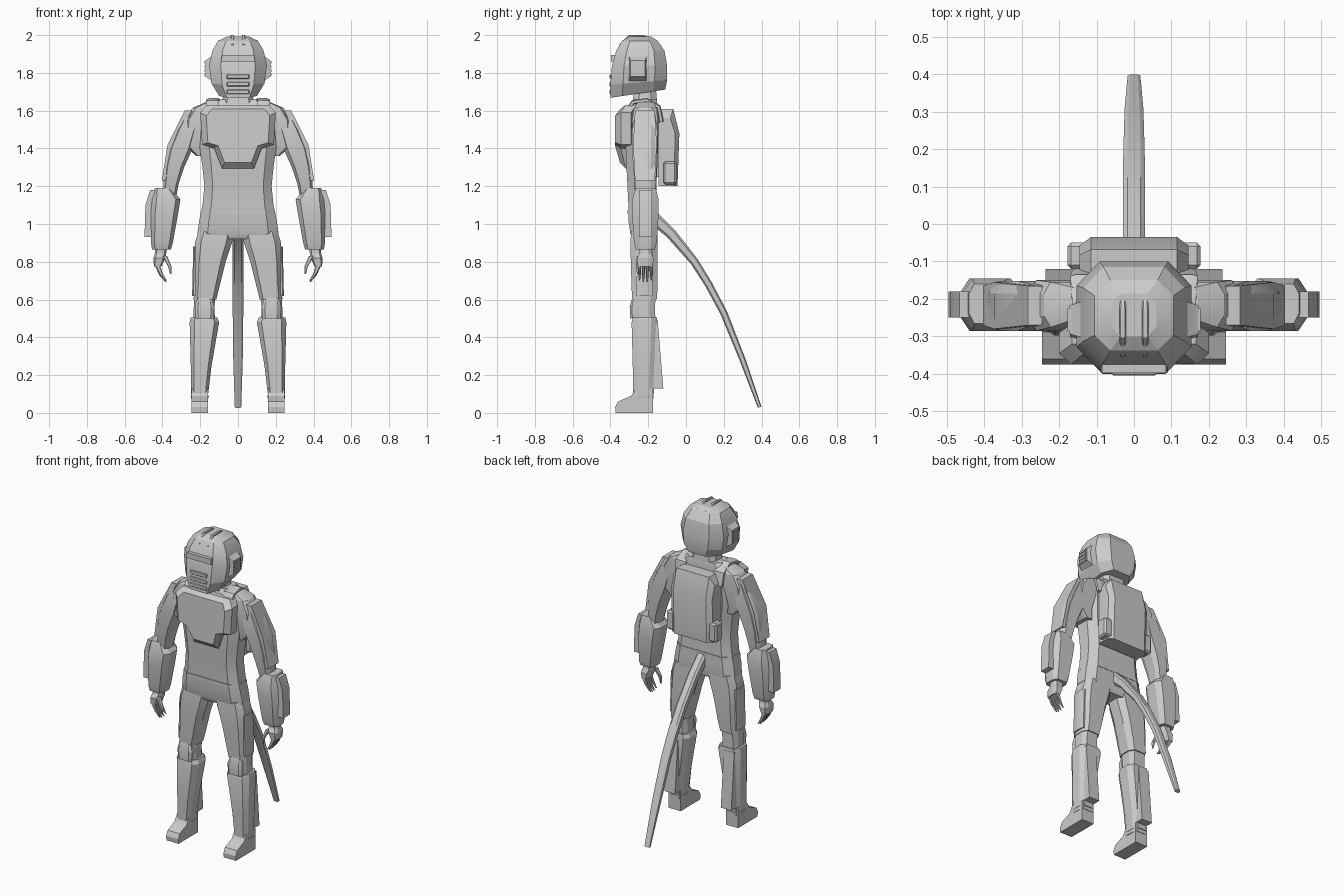
import bpy, bmesh, math
from mathutils import Vector

grey = bpy.data.materials.new("suit grey")
grey.diffuse_color = (0.6, 0.6, 0.6, 1)


def finish(name, bm, mirror=False):
    bmesh.ops.recalc_face_normals(bm, faces=bm.faces)
    me = bpy.data.meshes.new(name)
    bm.to_mesh(me)
    bm.free()
    me.materials.append(grey)
    me.polygons.foreach_set("use_smooth", [True] * len(me.polygons))
    me.set_sharp_from_angle(angle=math.radians(20))
    ob = bpy.data.objects.new(name, me)
    bpy.context.collection.objects.link(ob)
    if mirror:
        ob.modifiers.new("mirror", "MIRROR").use_mirror_merge = False
    return ob


def skin(name, rings, mirror=False):
    """Join rings of points with side faces and two end caps."""
    bm = bmesh.new()
    vs = [[bm.verts.new(p) for p in r] for r in rings]
    n = len(vs[0])
    for a, b in zip(vs, vs[1:]):
        for i in range(n):
            j = (i + 1) % n
            bm.faces.new((a[i], a[j], b[j], b[i]))
    bm.faces.new(vs[0][::-1])
    bm.faces.new(vs[-1])
    return finish(name, bm, mirror)


def loft(name, secs, mirror=False, ends=0.68, depth=0.25):
    """Stack of eight-sided sections: (z, x0, x1, front, back[, tilt])."""
    rings = []
    for z, x0, x1, f, b, *t in secs:
        c, w, d = (x0 + x1) / 2, (x1 - x0) / 2, (b - f) * depth
        e, t = w * ends, t[0] if t else 0
        pts = [(-e, f), (e, f), (w, f + d), (w, b - d),
               (e, b), (-e, b), (-w, b - d), (-w, f + d)]
        rings.append([(c + x, y, z + t * (y - (f + b) / 2)) for x, y in pts])
    return skin(name, rings, mirror)


def sweep(name, pts, mirror=False):
    """Bar through points (x, y, z, half width, half thickness) in the yz plane."""
    rings = []
    for i, (x, y, z, w, h) in enumerate(pts):
        a, b = pts[max(i - 1, 0)], pts[min(i + 1, len(pts) - 1)]
        t = Vector((0, b[1] - a[1], b[2] - a[2])).normalized()
        n = Vector((0, -t.z, t.y)) * h
        p, s = Vector((x, y, z)), Vector((w, 0, 0))
        k = 0.6
        rings.append([p + s * k + n, p + s + n * k, p + s - n * k, p + s * k - n,
                      p - s * k - n, p - s - n * k, p - s + n * k, p - s * k + n])
    return skin(name, rings, mirror)


def box(name, x0, x1, y0, y1, z0, z1, mirror=False, bevel=0.0):
    bm = bmesh.new()
    bmesh.ops.create_cube(bm, size=1)
    for v in bm.verts:
        v.co = ((x0 + x1) / 2 + v.co.x * (x1 - x0), (y0 + y1) / 2 + v.co.y * (y1 - y0),
                (z0 + z1) / 2 + v.co.z * (z1 - z0))
    if bevel:
        bmesh.ops.bevel(bm, geom=bm.edges[:], offset=bevel, segments=1, affect="EDGES")
    return finish(name, bm, mirror)


# helmet with ear pods, face vents and crest ridges
loft("helmet", [(1.69, -.10, .10, -.40, -.11, .15), (1.75, -.14, .14, -.40, -.10, .08),
                (1.84, -.153, .153, -.392, -.10), (1.92, -.135, .135, -.368, -.115),
                (1.97, -.105, .105, -.338, -.15), (1.992, -.06, .06, -.30, -.185)],
     ends=0.6, depth=0.22)
skin("ear_pod", [[(x, -.255 - dy, 1.823 - dz), (x, -.255 + dy, 1.823 - dz),
                  (x, -.255 + dy, 1.823 + dz), (x, -.255 - dy, 1.823 + dz)]
                 for x, dy, dz in ((.13, .05, .075), (.16, .042, .05), (.172, .038, .043))], True)
for i in range(4):
    z = 1.79 + i * .022
    box("ear_slat", .165, .177, -.285, -.225, z - .006, z + .006, True)
skin("brow_plate", [[(x * k, y + s * .04 * abs(x) / .09, z) for x, z in
                     ((-.09, 1.86), (.09, 1.86), (.085, 1.895), (-.085, 1.895))]
                    for k, y, s in ((1, -.37, 0), (1, -.398, 0))])
for i in range(3):
    z = 1.70 + i * .04
    box("face_vent", -.06, .06, -.404, -.38, z - .012, z + .012, bevel=.004)
sweep("crest_ridge", [(.03, -.35, 1.945, .006, .006), (.03, -.30, 1.99, .009, .01),
                      (.03, -.23, 1.992, .009, .01), (.03, -.16, 1.97, .005, .006)], True)

# neck and torso
loft("neck", [(1.60, -.10, .10, -.29, -.15), (1.67, -.08, .08, -.28, -.155),
              (1.72, -.075, .075, -.27, -.16)])
loft("torso", [(.92, -.10, .10, -.28, -.16), (.95, -.215, .215, -.295, -.15),
               (1.02, -.205, .205, -.305, -.15), (1.10, -.188, .188, -.305, -.155),
               (1.20, -.178, .178, -.31, -.157), (1.30, -.188, .188, -.315, -.152),
               (1.42, -.205, .205, -.32, -.148), (1.55, -.205, .205, -.315, -.145),
               (1.62, -.17, .17, -.295, -.148), (1.66, -.12, .12, -.27, -.155)], ends=.75)
loft("belt", [(1.055, -.198, .198, -.309, -.15), (1.075, -.195, .195, -.309, -.15)], ends=.75)

# chest armour
half = [(.085, 1.295), (.125, 1.40), (.19, 1.42), (.20, 1.59), (.165, 1.63)]
outline = half + [(-x, z) for x, z in reversed(half)]
skin("chest_plate", [[(x * k, y + (.025 if z > 1.61 or z < 1.3 else 0), 1.49 + (z - 1.49) * k)
                      for x, z in outline]
                     for k, y in ((1, -.29), (1, -.345), (.84, -.375))])
sweep("shoulder_strap", [(.135, -.325, 1.58, .035, .012), (.135, -.28, 1.645, .035, .012),
                         (.13, -.21, 1.655, .035, .012), (.135, -.145, 1.62, .035, .012),
                         (.13, -.13, 1.54, .035, .012)], True)

# backpack
prof = [(-.145, 1.20), (-.045, 1.20), (-.035, 1.48), (-.068, 1.61), (-.145, 1.61)]
skin("backpack", [[(x, -.145 + (y + .145) * k, z if z < 1.6 else z - d) for y, z in prof]
                  for x, k, d in ((-.145, .8, .05), (-.115, 1, 0), (.115, 1, 0), (.145, .8, .05))])
box("backpack_pod", .12, .178, -.12, -.05, 1.21, 1.33, True, .01)
box("backpack_mount", -.10, .10, -.17, -.14, 1.25, 1.58)

# arms
loft("shoulder", [(1.36, .17, .22, -.265, -.165), (1.42, .17, .29, -.28, -.155),
                  (1.55, .13, .285, -.285, -.15), (1.615, .13, .24, -.275, -.155),
                  (1.645, .11, .17, -.255, -.17)], True)
loft("upper_arm", [(1.10, .335, .40, -.25, -.175), (1.21, .315, .395, -.27, -.16),
                   (1.30, .285, .39, -.28, -.155), (1.40, .24, .373, -.285, -.152),
                   (1.50, .215, .328, -.285, -.152), (1.595, .19, .275, -.265, -.165)], True)
skin("arm_plate", [[(x + dx, y, z) for x, y, z in
                    ((.275, -.27, 1.60), (.365, -.28, 1.42), (.395, -.27, 1.23),
                     (.395, -.165, 1.23), (.365, -.155, 1.42), (.275, -.165, 1.60))]
                   for dx in (-.03, .008)], True)
loft("forearm", [(.865, .355, .455, -.265, -.165), (.90, .345, .46, -.275, -.155),
                 (1.05, .318, .462, -.285, -.145), (1.13, .305, .455, -.285, -.145),
                 (1.19, .355, .44, -.265, -.16)], True)
skin("wrist_device", [[(x, y, z) for x, z in
                       ((.44, .93), (.495, .93), (.49, 1.10), (.465, 1.18), (.44, 1.18))]
                      for y in (-.25, -.18)], True)

# hands
loft("hand", [(.775, .405, .445, -.255, -.175), (.82, .385, .448, -.26, -.172),
              (.845, .38, .44, -.245, -.182), (.88, .375, .44, -.245, -.182)], True)
for i in range(4):
    y, e = -.246 + i * .0205, abs(i - 1.5) * .008
    loft("finger", [(.69 + e, .378, .386, y - .003, y + .003),
                    (.725 + e, .398, .417, y - .007, y + .007),
                    (.785, .415, .442, y - .009, y + .009)], True)
loft("thumb", [(.735, .352, .360, -.259, -.252), (.775, .352, .37, -.265, -.247),
               (.83, .375, .40, -.26, -.235)], True)

# legs
loft("thigh", [(.60, .115, .235, -.285, -.155), (.66, .10, .232, -.288, -.15),
               (.80, .065, .232, -.292, -.15), (.90, .032, .228, -.295, -.15),
               (.96, .02, .21, -.29, -.152)], True)
loft("knee", [(.47, .12, .235, -.275, -.16), (.55, .125, .235, -.28, -.165),
              (.63, .12, .23, -.28, -.16)], True)
loft("knee_pad", [(.50, .13, .225, -.295, -.25), (.56, .125, .228, -.298, -.25),
                  (.61, .14, .22, -.285, -.25)], True)
loft("thigh_plate", [(.62, .20, .243, -.265, -.175), (.88, .19, .237, -.265, -.175)], True)
loft("shin_guard", [(.10, .158, .248, -.28, -.17), (.25, .14, .25, -.282, -.162),
                    (.48, .10, .256, -.288, -.15), (.505, .11, .25, -.28, -.155)], True)
skin("calf_fin", [[(x, y, z) for y, z in ((-.19, .13), (-.12, .13), (-.15, .49), (-.19, .49))]
                  for x in (.162, .236)], True)

# boots
skin("boot", [[(x, y, z) for y, z in ((-.372, 0), (-.375, .03), (-.36, .06), (-.29, .09),
                                      (-.265, .13), (-.175, .13), (-.175, 0))]
              for x in (.160, .246)], True)
loft("ankle_cuff", [(.075, .156, .248, -.275, -.172), (.095, .156, .25, -.275, -.172)], True)

# tail
sweep("tail", [(0, -.18, 1.04, .03, .035), (0, -.08, .95, .03, .028),
               (0, .045, .80, .03, .022), (0, .12, .68, .03, .02), (0, .20, .53, .028, .019),
               (0, .30, .28, .025, .016), (0, .39, .03, .017, .01)])
